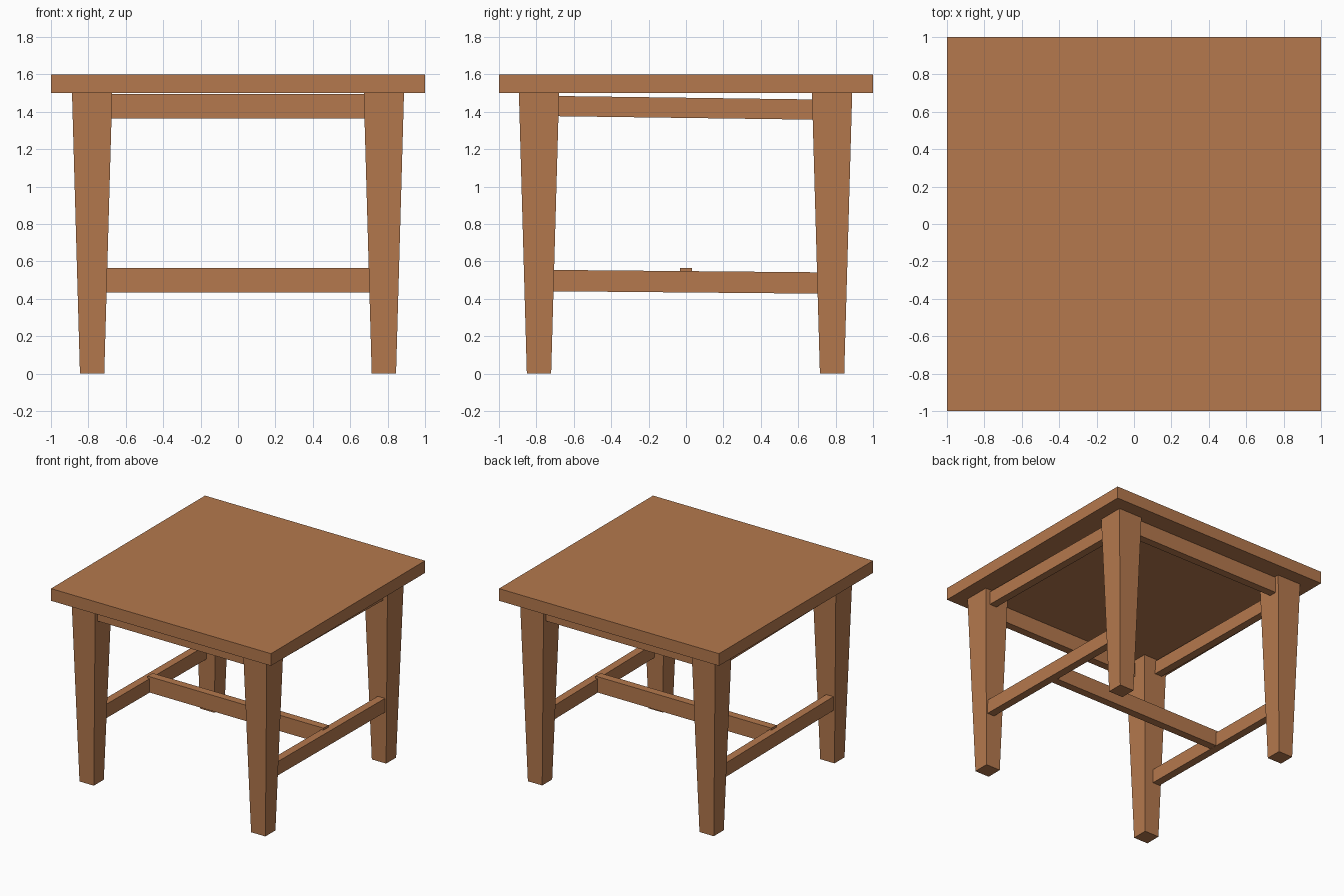
import bpy
import bmesh
from mathutils import Matrix

old = bpy.data.objects.get("Cube")
if old:
    bpy.data.objects.remove(old, do_unlink=True)

# Warm wood used on every part
wood = bpy.data.materials.new("warm wood")
wood.use_nodes = True
colour = (0.46, 0.19, 0.075, 1)
wood.diffuse_color = colour
wood.node_tree.nodes["Principled BSDF"].inputs["Base Color"].default_value = colour


def box(name, centre, size, tilt=0, taper=1):
    """Box with flat faces; taper scales its bottom, tilt turns it about x."""
    bm = bmesh.new()
    bmesh.ops.create_cube(bm, size=1)
    for v in bm.verts:
        if v.co.z < 0:
            v.co.x *= taper
            v.co.y *= taper
    bmesh.ops.transform(bm, matrix=Matrix.Diagonal((*size, 1)), verts=bm.verts)
    mesh = bpy.data.meshes.new(name)
    bm.to_mesh(mesh)
    bm.free()
    mesh.materials.append(wood)
    obj = bpy.data.objects.new(name, mesh)
    obj.location = centre
    obj.rotation_euler.x = tilt
    bpy.context.collection.objects.link(obj)
    return obj


LEG_WIDTH, LEG_HEIGHT, TOP = 0.215, 1.5, 1.6
RAIL = 0.065

# Table top
box("table_top", (0, 0, (LEG_HEIGHT + TOP) / 2), (2, 2, TOP - LEG_HEIGHT))

# Tapered legs
for side, x in (("left", 0.78), ("right", -0.78)):
    for end, y in (("front", -0.786), ("back", 0.781)):
        box(f"{end}_{side}_leg", (x, y, LEG_HEIGHT / 2),
            (LEG_WIDTH, LEG_WIDTH, LEG_HEIGHT), taper=0.605)

# Front and back aprons
for end, y in (("front", -0.825), ("back", 0.822)):
    box(f"{end}_apron", (0, y, 1.43), (1.5, RAIL, 0.13))

# Side aprons and lower side rails, sloping gently to the back
for side, x in (("left", 0.813), ("right", -0.813)):
    box(f"{side}_apron", (x, 0, 1.421), (RAIL, 1.5, 0.108), tilt=-0.0135)
    box(f"{side}_lower_rail", (x, 0, 0.491), (RAIL, 1.5, 0.114), tilt=-0.009)

# Middle rail joining the lower side rails
box("middle_rail", (0, 0, 0.5), (1.6, RAIL, 0.13))
